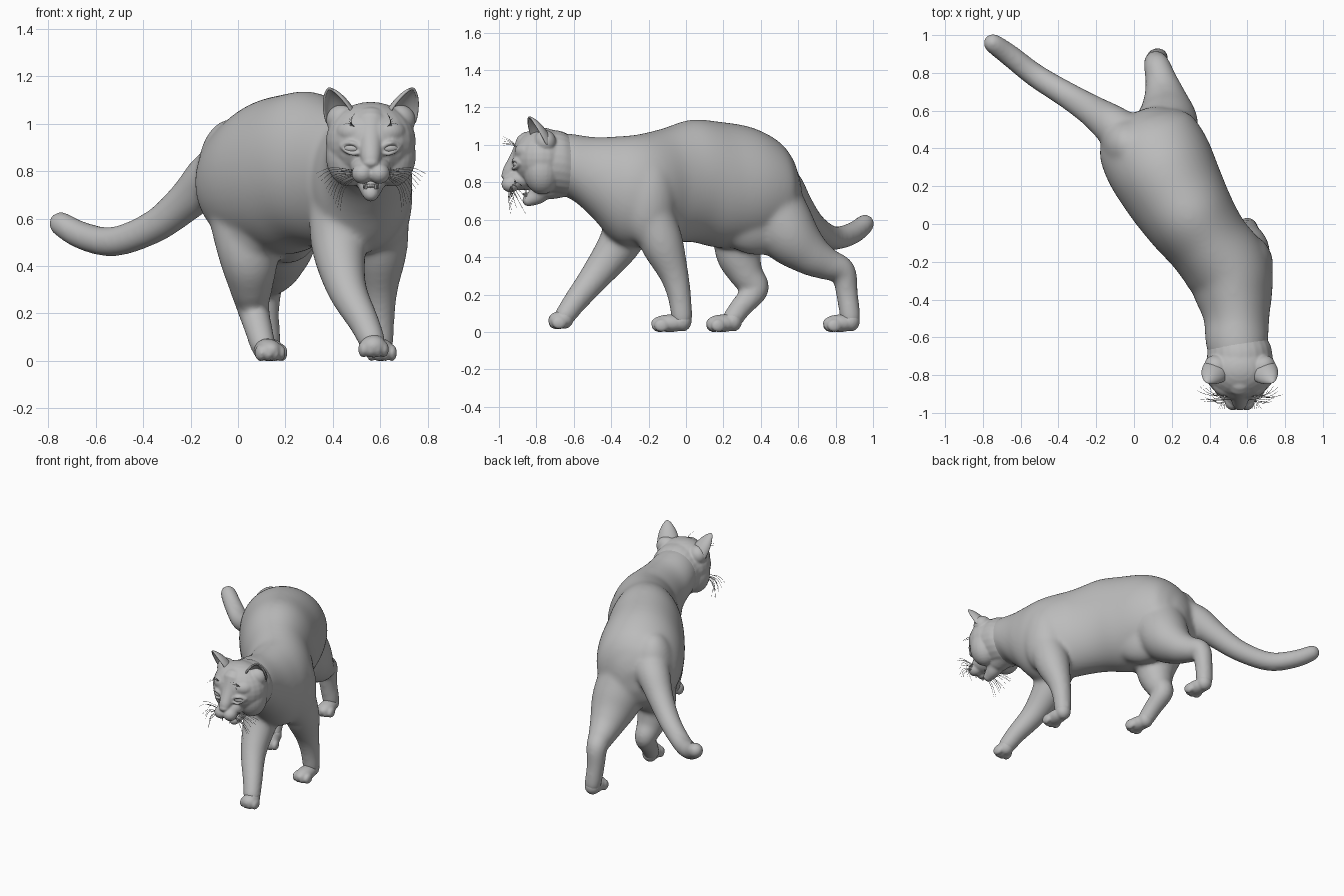
import bpy, bmesh, math, random
from mathutils import Vector, Matrix

random.seed(4)
fur = bpy.data.materials.new("grey fur")
fur.diffuse_color = (0.5, 0.5, 0.5, 1)
HX = 0.56  # centre line of the head


def finish(bm, name, voxel=0, smooth=0):
    """Turn a bmesh into an object, optionally fused and softened."""
    bmesh.ops.recalc_face_normals(bm, faces=bm.faces)
    for f in bm.faces:
        f.smooth = True
    me = bpy.data.meshes.new(name)
    bm.to_mesh(me)
    bm.free()
    me.materials.append(fur)
    ob = bpy.data.objects.new(name, me)
    bpy.context.collection.objects.link(ob)
    if voxel:
        m = ob.modifiers.new("fuse", 'REMESH')
        m.mode = 'VOXEL'
        m.voxel_size = voxel
        m.use_smooth_shade = True
        s = ob.modifiers.new("soften", 'SMOOTH')
        s.factor = 0.5
        s.iterations = smooth
    return ob


def spline(pts, steps):
    """Catmull-Rom resampling of tuples."""
    P = [Vector(p) for p in pts]
    out = []
    for i in range(len(P) - 1):
        a, b, c, d = P[max(i - 1, 0)], P[i], P[i + 1], P[min(i + 2, len(P) - 1)]
        for k in range(steps):
            t = k / steps
            out.append(0.5 * (2 * b + (c - a) * t + (2 * a - 5 * b + 4 * c - d) * t * t
                              + (3 * b - a - 3 * c + d) * t ** 3))
    return out + [P[-1]]


def loft(bm, pts, ref=(1, 0, 0), n=24, steps=5, flat=False, cap=True):
    """Tube through (x, y, z, half width, half height) points."""
    S = spline(pts, steps)
    rows = []
    for i, s in enumerate(S):
        t = S[min(i + 1, len(S) - 1)] - S[max(i - 1, 0)]
        t = Vector(t[:3])
        if flat:
            t.z = 0
        t.normalize()
        rows.append((Vector(s[:3]), t, s[3], s[4]))
    if cap:  # rounded ends
        for end, sign in ((rows[0], -1), (rows[-1], 1)):
            c, t, a, b = end
            for deg in (30, 55, 75, 86):
                r = math.radians(deg)
                row = (c + t * sign * a * math.sin(r), t, a * math.cos(r), b * math.cos(r))
                if sign < 0:
                    rows.insert(0, row)
                else:
                    rows.append(row)
    rings = []
    for c, t, a, b in rows:
        side = t.cross(Vector(ref)).normalized()
        up = side.cross(t)
        rings.append([bm.verts.new(c + side * a * math.cos(2 * math.pi * k / n)
                                   + up * b * math.sin(2 * math.pi * k / n)) for k in range(n)])
    for r, q in zip(rings, rings[1:]):
        for k in range(n):
            bm.faces.new((r[k], r[(k + 1) % n], q[(k + 1) % n], q[k]))
    bm.faces.new(rings[0])
    bm.faces.new(rings[-1][::-1])


def tube(bm, pts, **kw):
    loft(bm, [(x, y, z, r, r) for x, y, z, r in pts], **kw)


def ball(bm, c, r, rot=0):
    m = Matrix.Translation(c) @ Matrix.Rotation(rot, 4, 'Z') @ Matrix.Diagonal((*r, 1))
    bmesh.ops.create_uvsphere(bm, u_segments=24, v_segments=16, radius=1, matrix=m)


def paw(bm, x, y, length, turn, lift=0.0):
    """Flat foot with four toes, pointing to -y and turned by an angle."""
    d = Vector((math.sin(turn), -math.cos(turn), 0))
    s = Vector((math.cos(turn), math.sin(turn), 0))
    o = Vector((x, y, lift))
    ball(bm, o + Vector((0, 0, 0.058)), (0.052, 0.05, 0.056), turn)
    ball(bm, o + d * length * 0.4 + Vector((0, 0, 0.046)), (0.055, length * 0.62, 0.047), turn)
    for i in range(4):
        u = i - 1.5
        c = o + s * u * 0.029 + d * (length - 0.035 - 0.012 * abs(u)) + Vector((0, 0, 0.034))
        ball(bm, c, (0.021, 0.04, 0.035), turn)


# ---- body: torso, tail and legs fused together
bm = bmesh.new()
torso = [  # x, y, half width, bottom, top
    (0.005, 0.59, 0.07, 0.66, 0.80), (0.015, 0.565, 0.15, 0.58, 0.89),
    (0.03, 0.525, 0.215, 0.52, 0.965), (0.062, 0.455, 0.268, 0.48, 1.035),
    (0.13, 0.33, 0.285, 0.45, 1.098), (0.215, 0.17, 0.268, 0.45, 1.125),
    (0.30, 0.03, 0.245, 0.48, 1.135), (0.40, -0.11, 0.222, 0.47, 1.09),
    (0.50, -0.25, 0.228, 0.45, 1.057), (0.53, -0.38, 0.205, 0.48, 1.045),
    (0.543, -0.50, 0.174, 0.61, 1.043), (0.545, -0.62, 0.166, 0.712, 1.06),
    (0.56, -0.74, 0.145, 0.74, 1.06)]
loft(bm, [(x, y, (b + t) / 2, w, (t - b) / 2) for x, y, w, b, t in torso],
     ref=(0, 0, 1), n=40, flat=True, cap=False)
tube(bm, [(-0.02, 0.44, 0.81, 0.13), (-0.11, 0.52, 0.775, 0.11), (-0.215, 0.595, 0.675, 0.086),
          (-0.35, 0.68, 0.568, 0.071), (-0.52, 0.785, 0.503, 0.064), (-0.655, 0.89, 0.527, 0.06),
          (-0.747, 0.957, 0.578, 0.054)], ref=(0, 0, 1))
# haunch and shoulder muscles
ball(bm, (-0.03, 0.41, 0.78), (0.14, 0.16, 0.24), 0.4)
ball(bm, (0.43, -0.30, 0.70), (0.13, 0.15, 0.24), 0.3)
ball(bm, (0.61, -0.20, 0.70), (0.125, 0.15, 0.25), 0.3)
# striding front leg
tube(bm, [(0.435, -0.29, 0.66, 0.137), (0.425, -0.345, 0.49, 0.118), (0.457, -0.475, 0.31, 0.086),
          (0.53, -0.59, 0.165, 0.066), (0.565, -0.648, 0.085, 0.058)])
# standing front leg
tube(bm, [(0.60, -0.19, 0.64, 0.122), (0.60, -0.127, 0.47, 0.115), (0.597, -0.065, 0.31, 0.08),
          (0.598, -0.035, 0.19, 0.064), (0.60, -0.022, 0.075, 0.058)])
# forward hind leg with its flank
ball(bm, (0.06, 0.27, 0.58), (0.13, 0.17, 0.18), 0.4)
tube(bm, [(0.03, 0.37, 0.68, 0.17), (0.045, 0.28, 0.46, 0.133), (0.055, 0.32, 0.315, 0.095),
          (0.062, 0.375, 0.23, 0.071), (0.085, 0.30, 0.14, 0.061), (0.105, 0.245, 0.065, 0.056)])
# trailing hind leg with its flank
ball(bm, (0.205, 0.39, 0.59), (0.125, 0.24, 0.18), 0.4)
tube(bm, [(0.15, 0.42, 0.74, 0.18), (0.175, 0.54, 0.535, 0.165), (0.165, 0.66, 0.418, 0.118),
          (0.145, 0.755, 0.363, 0.088), (0.122, 0.838, 0.325, 0.071), (0.115, 0.86, 0.21, 0.06),
          (0.125, 0.879, 0.075, 0.057)])
finish(bm, "body", 0.011, 30)

# ---- paws
for name, spec in (("right_front_paw", (0.568, -0.65, 0.085, 0.1, 0.015)),
                   ("left_front_paw", (0.60, -0.02, 0.165, 0.05)),
                   ("right_hind_paw", (0.11, 0.25, 0.145, 0.28)),
                   ("left_hind_paw", (0.127, 0.88, 0.148, 0.18))):
    bm = bmesh.new()
    paw(bm, *spec)
    finish(bm, name, 0.007, 7)

# ---- head: skull, cheeks, muzzle, brows, eyelids and jaw
bm = bmesh.new()
ball(bm, (HX, -0.77, 0.925), (0.19, 0.16, 0.167))
loft(bm, [(HX, -0.80, 0.91, 0.17, 0.167), (HX, -0.71, 0.905, 0.174, 0.175),
          (0.552, -0.64, 0.892, 0.163, 0.17), (0.545, -0.55, 0.865, 0.125, 0.135)],
     ref=(0, 0, 1), flat=True, cap=False)
tube(bm, [(HX, -0.84, 0.995, 0.078), (HX, -0.888, 0.93, 0.055), (HX, -0.94, 0.855, 0.043)])
ball(bm, (HX, -0.88, 0.815), (0.085, 0.092, 0.058))
ball(bm, (HX, -0.962, 0.835), (0.034, 0.026, 0.022))
tube(bm, [(HX, -0.69, 0.81, 0.10), (HX, -0.765, 0.765, 0.07), (HX, -0.80, 0.728, 0.049),
          (HX, -0.84, 0.706, 0.035)])
for s in (-1, 1):
    ball(bm, (HX + s * 0.09, -0.77, 0.865), (0.1, 0.1, 0.13))
    ball(bm, (HX + s * 0.035, -0.937, 0.79), (0.046, 0.05, 0.044))
    ball(bm, (HX + s * 0.075, -0.85, 0.965), (0.075, 0.065, 0.055), s * 0.4)
    # ear roots
    ball(bm, (HX + s * 0.122, -0.755, 1.015), (0.068, 0.06, 0.065), s * 0.4)
    for lid in (-1, 1):
        tube(bm, [(HX + s * (0.08 + 0.043 * u), -0.918 + 0.03 * max(u, 0) - 0.006 * (1 - u * u),
                   0.896 + 0.008 * u + lid * 0.022 * (1 - u * u), 0.01)
                  for u in (-1, -0.5, 0, 0.5, 1)], ref=(0, 0, 1), n=10)
finish(bm, "head", 0.006, 9)

# ---- eyes
bm = bmesh.new()
for s in (-1, 1):
    ball(bm, (HX + s * 0.08, -0.902, 0.896), (0.038, 0.022, 0.02), s * 0.3)
finish(bm, "eyes")

# ---- ears: cupped shells opening forward and outward
for s, name in ((-1, "right_ear"), (1, "left_ear")):
    bm = bmesh.new()
    up = Vector((s * 0.36, -0.42, 0.9)).normalized()
    front = Vector((s * 0.5, -0.86, 0))
    front = (front - up * front.dot(up)).normalized()
    side = up.cross(front)
    base = Vector((HX + s * 0.122, -0.775, 1.01))
    rows = []
    for j in range(9):
        v = j / 8 * 0.98
        w = 0.076 * (1 - v ** 1.8) ** 0.7
        rows.append([bm.verts.new(base + up * 0.17 * v + side * w * math.sin(a)
                                  - front * w * 0.75 * math.cos(a))
                     for a in [math.radians(-100 + 200 * i / 14) for i in range(15)]])
    for r, q in zip(rows, rows[1:]):
        for i in range(14):
            bm.faces.new((r[i], r[i + 1], q[i + 1], q[i]))
    bm.faces.new(rows[-1])
    ob = finish(bm, name)
    m = ob.modifiers.new("thickness", 'SOLIDIFY')
    m.thickness = 0.011
    ob.modifiers.new("round", 'SUBSURF').levels = 1

# ---- teeth and tongue
bm = bmesh.new()
for s in (-1, 1):
    for x, y, z, h in ((0.03, -0.935, 0.742, -0.04), (0.02, -0.855, 0.742, 0.035)):
        bmesh.ops.create_cone(bm, cap_ends=True, segments=10, radius1=0.007, radius2=0.001,
                              depth=abs(h), matrix=Matrix.Translation((HX + s * x, y, z))
                              @ Matrix.Rotation(math.pi if h < 0 else 0, 4, 'X'))
finish(bm, "teeth")
bm = bmesh.new()
ball(bm, (HX, -0.835, 0.737), (0.022, 0.04, 0.01))
finish(bm, "tongue")

# ---- whiskers on the muzzle and brows
bm = bmesh.new()
for s in (-1, 1):
    for i in range(11):
        f = i / 10
        a = Vector((HX + s * random.uniform(0.05, 0.07), -0.94 + 0.03 * f, 0.775 + 0.025 * f))
        e = Vector((HX + s * (0.13 + 0.1 * f), random.uniform(-0.95, -0.84), 0.63 + 0.16 * f))
        m = (a + e) / 2 + Vector((s * 0.02, -0.01, 0.02))
        tube(bm, [(*a, 0.0015), (*m, 0.0013), (*e, 0.0006)], ref=(0, 1, 0), n=5, steps=4, cap=False)
    for i in range(5):
        a = Vector((HX + s * (0.065 + 0.006 * i), -0.90, 0.985))
        e = a + Vector((s * (0.05 - 0.018 * i), -0.08, 0.012 + 0.012 * i))
        m = (a + e) / 2 + Vector((0, 0, 0.01))
        tube(bm, [(*a, 0.0011), (*m, 0.001), (*e, 0.0005)], n=5, steps=4, cap=False)
finish(bm, "whiskers")
